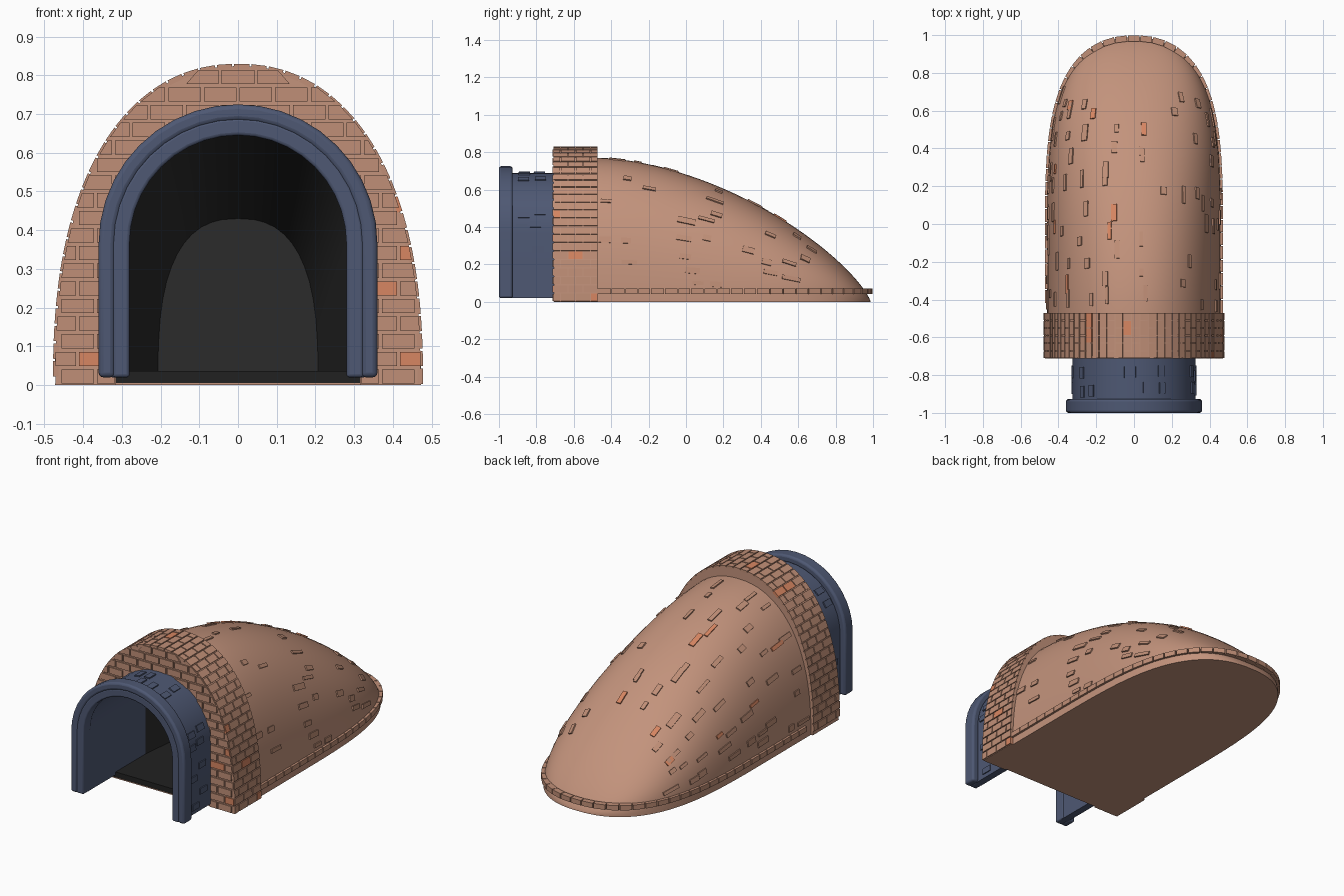
import bpy, bmesh, math, random
from mathutils import Vector

if "Cube" in bpy.data.objects:
    bpy.data.objects.remove(bpy.data.objects["Cube"])

random.seed(4)


def lin(c):
    c /= 255
    return c / 12.92 if c <= 0.04045 * 255 / 255 else ((c + 0.055) / 1.055) ** 2.4


def mat(name, r, g, b):
    m = bpy.data.materials.new(name)
    m.diffuse_color = (lin(r), lin(g), lin(b), 1)
    m.use_nodes = True
    m.node_tree.nodes["Principled BSDF"].inputs["Base Color"].default_value = m.diffuse_color
    return m


CLAY = mat("terracotta", 195, 147, 124)
BRICK = mat("brick", 192, 143, 119)
ORANGE = mat("orange brick", 215, 134, 98)
BLUE = mat("slate blue", 78, 88, 115)
DARK = mat("charcoal", 43, 43, 43)
FLOOR = mat("black floor", 33, 33, 33)


def finish(name, bm, mats, smooth=None, bevel=0):
    bmesh.ops.recalc_face_normals(bm, faces=bm.faces)
    me = bpy.data.meshes.new(name)
    bm.to_mesh(me)
    bm.free()
    for m in mats:
        me.materials.append(m)
    ob = bpy.data.objects.new(name, me)
    bpy.context.collection.objects.link(ob)
    if smooth:
        for p in me.polygons:
            p.use_smooth = True
        me.set_sharp_from_angle(angle=math.radians(smooth))
    if bevel:
        b = ob.modifiers.new("bevel", 'BEVEL')
        b.width, b.segments, b.limit_method = bevel, 3, 'ANGLE'
        b.angle_limit = math.radians(40)
    return ob


def hexa(bm, low, high, mi=0):
    """Solid between two matching quads."""
    a = [bm.verts.new(p) for p in low]
    b = [bm.verts.new(p) for p in high]
    fs = [bm.faces.new(a), bm.faces.new(b[::-1])]
    fs += [bm.faces.new((a[i], a[(i + 1) % 4], b[(i + 1) % 4], b[i])) for i in range(4)]
    for f in fs:
        f.material_index = mi


def brick(bm, c, along, normal, ln, wd, th, mi=0):
    l = along.normalized()
    n = (normal - l * normal.dot(l)).normalized()
    w = n.cross(l)
    q = [c + l * i * ln / 2 + w * j * wd / 2 for i, j in ((-1, -1), (1, -1), (1, 1), (-1, 1))]
    hexa(bm, [p - n * th / 2 for p in q], [p + n * th / 2 for p in q], mi)


def dome_pts(w, h, n, a=2.2, b=2.4):
    """Rounded arch as a superellipse, right foot to left foot."""
    out = []
    for i in range(n + 1):
        t = math.pi * i / n
        c, s = math.cos(t), max(0, math.sin(t))
        out.append((math.copysign(abs(c) ** (2 / a), c) * w, s ** (2 / b) * h))
    return out


def arch_pts(r, zb, n):
    """Straight legs with a half-round top."""
    arc = [(r * math.cos(math.pi * i / (n - 2)), 0.365 + r * math.sin(math.pi * i / (n - 2)))
           for i in range(n - 1)]
    return [(r, zb)] + arc + [(-r, zb)]


def ring(bm, outer, inner, y0, y1):
    rows = [[bm.verts.new((x, y, z)) for x, z in pts]
            for pts, y in ((outer, y0), (outer, y1), (inner, y1), (inner, y0))]
    for k in range(4):
        a, b = rows[k], rows[(k + 1) % 4]
        for i in range(len(a) - 1):
            bm.faces.new((a[i], a[i + 1], b[i + 1], b[i]))
    for i in (0, -1):
        bm.faces.new([r[i] for r in rows])


# Dome shell: width and height both taper to the rear tip
Y0, Y1 = -0.475, 0.987


def dw(y):
    v = max(0, (y + 0.2) / (Y1 + 0.2))
    return 0.46 * max(0, 1 - v ** 4) ** 0.43


def dh(y):
    return 0.77 * max(0, 1 - ((y - Y0) / (Y1 - Y0)) ** 1.7) ** 0.77


def dome_at(y, t):
    c, s = math.cos(t), math.sin(t)
    return Vector((math.copysign(abs(c) ** (2 / 2.2), c) * dw(y), y, s ** (2 / 2.4) * dh(y)))


bm = bmesh.new()
N = 40
prev = None
for k in range(49):
    u = 1 - (1 - k / 48) ** 1.8
    y = Y0 + (Y1 - 0.0005 - Y0) * u
    row = [bm.verts.new((x, y, z)) for x, z in dome_pts(dw(y), dh(y), N)]
    if prev:
        for i in range(N):
            bm.faces.new((prev[i], prev[i + 1], row[i + 1], row[i]))
        bm.faces.new((prev[0], row[0], row[N], prev[N]))
    prev = row
bm.faces.new(prev)
finish("dome_shell", bm, [CLAY], 50)

# Loose bricks scattered over the dome
bm = bmesh.new()
for r in range(11):
    for k in range(12):
        if random.random() < 0.25:
            continue
        y = -0.40 + r * 0.119 + random.uniform(-0.05, 0.05)
        f = (k + 0.5 + random.uniform(-0.35, 0.35)) / 12
        t = math.pi * (f - 0.07 * math.sin(2 * math.pi * f))
        if y > 0.85 or (y > 0.7 and random.random() < 0.4):
            continue
        p = dome_at(y, t)
        if p.z < 0.09:
            continue
        dy, dt = dome_at(y + 0.01, t) - p, dome_at(y, t + 0.01) - p
        n = dy.cross(dt)
        if n.dot(p) < 0:
            n = -n
        brick(bm, p, dy, n, random.uniform(0.04, 0.1), random.uniform(0.016, 0.034), 0.013,
              1 if random.random() < 0.07 else 0)
finish("dome_loose_bricks", bm, [BRICK, ORANGE])

# Row of bricks around the foot of the dome
half = [Vector((dw(y), y, 0.057)) for y in
        [Y0 + (Y1 - Y0) * (1 - (1 - i / 400) ** 3) for i in range(401)]]
path = half + [Vector((-p.x, p.y, p.z)) for p in half[-2::-1]]


def walk(path, step):
    """Points spaced evenly along a path."""
    out, d = [path[0]], 0
    for a, b in zip(path, path[1:]):
        d += (b - a).length
        if d >= step:
            out.append(b)
            d = 0
    return out


bm = bmesh.new()
pts = walk(path, 0.066)
for a, b in zip(pts, pts[1:]):
    d = b - a
    n = Vector((d.y, -d.x, 0)).normalized()
    brick(bm, (a + b) / 2 - n * 0.004, d, n, d.length * 0.93, 0.028, 0.032)
finish("dome_foot_bricks", bm, [BRICK])

# Brick arch core
RW, RH = 0.478, 0.83
bm = bmesh.new()
ring(bm, dome_pts(RW - 0.006, RH - 0.006, 36), arch_pts(0.315, 0, 36), -0.706, -0.472)
finish("brick_arch_core", bm, [CLAY], 40)

# Brick arch: bricks around the outside
bm = bmesh.new()
pts = walk([Vector((x, 0, z)) for x, z in dome_pts(RW, RH, 2000)], 0.0445)
for k, (a, b) in enumerate(zip(pts, pts[1:])):
    d = b - a
    n = Vector((d.z, 0, -d.x))
    ys = [-0.712, -0.63, -0.55, -0.469] if k % 2 else [-0.712, -0.672, -0.59, -0.51, -0.469]
    for y0, y1 in zip(ys, ys[1:]):
        c = (a + b) / 2 - n.normalized() * 0.007
        c.y = (y0 + y1) / 2
        brick(bm, c, Vector((0, 1, 0)), n, y1 - y0 - 0.006, d.length - 0.006, 0.014,
              1 if random.random() < 0.035 else 0)
finish("brick_arch_outer_bricks", bm, [BRICK, ORANGE])


# Brick arch: running-bond courses on the front face
def x_out(z):
    return (RW - 0.006) * max(0, 1 - (z / (RH - 0.004)) ** 2.4) ** (1 / 2.2)


def x_in(z):
    return 0.318 if z < 0.365 else math.sqrt(max(0, 0.318 ** 2 - (z - 0.365) ** 2))


bm = bmesh.new()
ROW = 0.0455
for r in range(18):
    z0, z1 = r * ROW + 0.004, (r + 1) * ROW - 0.005
    off = 0.046 if r % 2 else 0
    for k in range(-6, 7):
        e0, e1 = k * 0.092 + off + 0.004, (k + 1) * 0.092 + off - 0.004
        sides = (1, -1) if x_in(z0) > 0 else (0,)
        for s in sides:
            def clip(x, z):
                o, i = x_out(z), x_in(z)
                lo, hi = (-o, o) if s == 0 else (i, o) if s == 1 else (-o, -i)
                return min(max(x, lo), hi)
            q = [(clip(e0, z0), z0), (clip(e1, z0), z0), (clip(e1, z1), z1), (clip(e0, z1), z1)]
            if q[1][0] - q[0][0] < 0.012 or q[2][0] - q[3][0] < 0.004:
                continue
            hexa(bm, [(x, -0.713, z) for x, z in q], [(x, -0.70, z) for x, z in q],
                 1 if random.random() < 0.01 else 0)
finish("brick_arch_front_bricks", bm, [BRICK, ORANGE])

# Blue entrance tunnel and its two-step rim
for name, ri, ro, y0, y1, bev in (("entrance_tunnel", 0.284, 0.325, -0.95, -0.42, 0),
                                  ("entrance_rim_outer", 0.318, 0.36, -1.0, -0.927, 0.012),
                                  ("entrance_rim_inner", 0.28, 0.325, -0.997, -0.93, 0.008)):
    bm = bmesh.new()
    ring(bm, arch_pts(ro, 0.02, 22), arch_pts(ri, 0.02, 22), y0, y1)
    finish(name, bm, [BLUE], 35, bev)

# Raised blocks on the tunnel
bm = bmesh.new()
for k in range(13):
    for y in (-0.875, -0.79):
        if random.random() < 0.4:
            continue
        t = math.pi * (k + 0.5 + random.uniform(-0.2, 0.2)) / 13
        n = Vector((math.cos(t), 0, math.sin(t)))
        c = n * 0.325 + Vector((0, y + random.uniform(-0.02, 0.02), 0.365))
        brick(bm, c, Vector((0, 1, 0)), n, 0.06, 0.034, 0.012)
for s in (1, -1):
    for z, y in ((0.06, -0.85), (0.13, -0.78), (0.22, -0.87), (0.28, -0.79)):
        brick(bm, Vector((s * 0.325, y, z)), Vector((0, 1, 0)), Vector((s, 0, 0)), 0.06, 0.034, 0.012)
finish("tunnel_blocks", bm, [BLUE])

# Dark interior: tapering walls with a flat end wall
bm = bmesh.new()
front = [bm.verts.new((x, -0.43, z)) for x, z in arch_pts(0.283, 0.03, 24)]
back = [bm.verts.new((x, 0.35, max(z, 0.03))) for x, z in dome_pts(0.207, 0.43, 24, 2.5, 2.9)]
for i in range(24):
    bm.faces.new((front[i], front[i + 1], back[i + 1], back[i]))
bm.faces.new(back)
ob = finish("interior_walls", bm, [DARK], 40)
ob.data.flip_normals()


# Floor slab and base plate
def slab(name, x, y0, y1, z0, z1, m):
    bm = bmesh.new()
    q = [(-x, y0), (x, y0), (x, y1), (-x, y1)]
    hexa(bm, [(a, b, z0) for a, b in q], [(a, b, z1) for a, b in q])
    finish(name, bm, [m])


slab("interior_floor", 0.316, -0.70, 0.36, 0.006, 0.036, FLOOR)
slab("base_plate", 0.316, -0.70, -0.47, 0.0, 0.005, CLAY)
